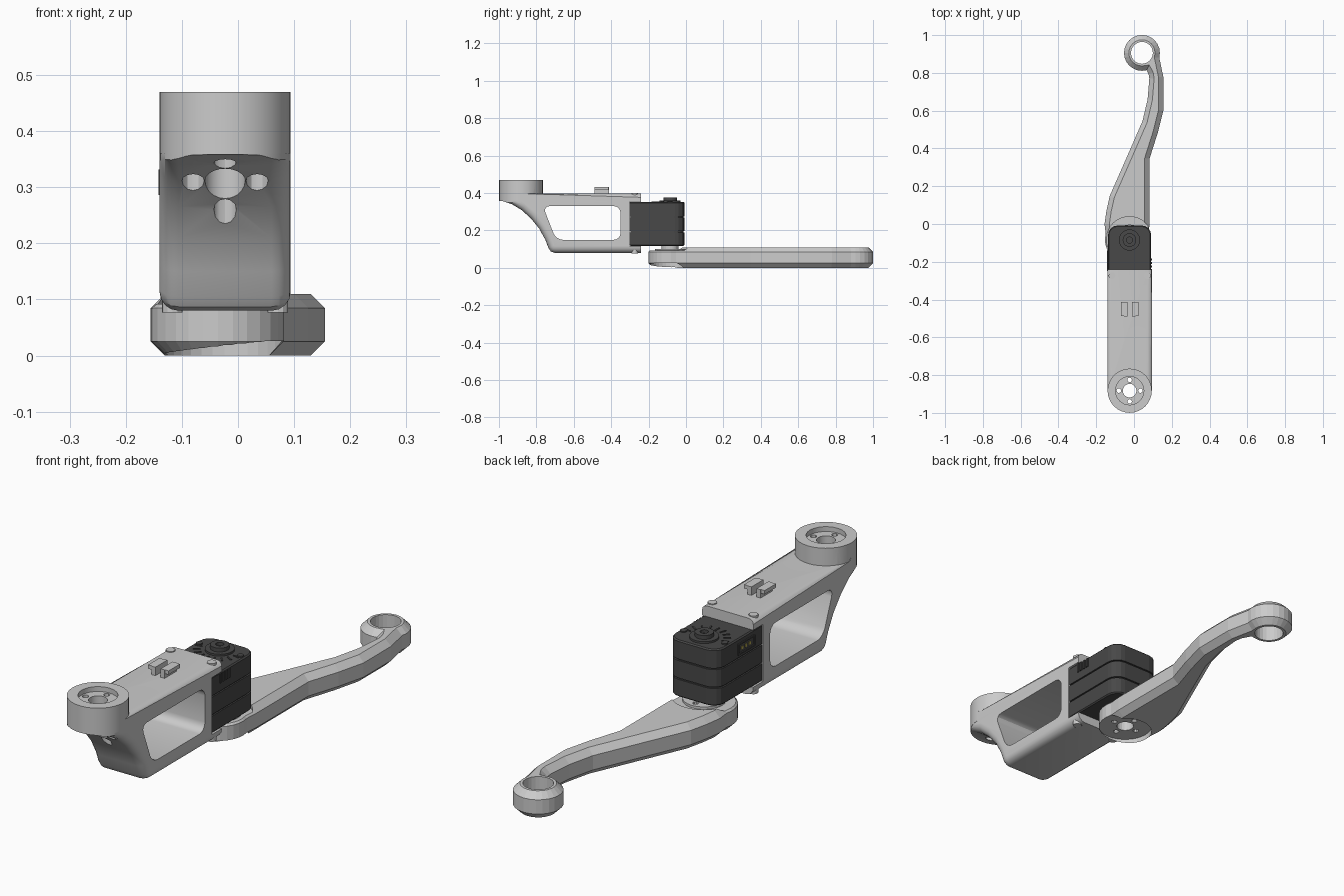
import bpy, bmesh, math
from mathutils import Vector

if "Cube" in bpy.data.objects:
    bpy.data.objects.remove(bpy.data.objects["Cube"])

DARK = bpy.data.materials.new("dark_plastic")
DARK.diffuse_color = (0.065, 0.065, 0.065, 1)
DARK.use_nodes = True
DARK.node_tree.nodes["Principled BSDF"].inputs["Base Color"].default_value = DARK.diffuse_color
YELLOW = bpy.data.materials.new("pin_yellow")
YELLOW.diffuse_color = (0.45, 0.38, 0.08, 1)
YELLOW.use_nodes = True
YELLOW.node_tree.nodes["Principled BSDF"].inputs["Base Color"].default_value = YELLOW.diffuse_color
AX, AY = -0.024, -0.085      # joint axis
CUP_Y = -0.8825              # far pivot of the frame


def finish(name, bm, mat=None):
    bmesh.ops.recalc_face_normals(bm, faces=bm.faces)
    me = bpy.data.meshes.new(name)
    bm.to_mesh(me)
    bm.free()
    ob = bpy.data.objects.new(name, me)
    bpy.context.collection.objects.link(ob)
    if mat:
        me.materials.append(mat)
    return ob


def prism(name, pts, lo, hi, axis='z', mat=None):
    """Extrude a 2D outline along z (points are x,y) or x (points are y,z)."""
    bm = bmesh.new()
    at = (lambda p, h: (p[0], p[1], h)) if axis == 'z' else (lambda p, h: (h, p[0], p[1]))
    a = [bm.verts.new(at(p, lo)) for p in pts]
    b = [bm.verts.new(at(p, hi)) for p in pts]
    bm.faces.new(a)
    bm.faces.new(b)
    for i in range(len(pts)):
        j = (i + 1) % len(pts)
        bm.faces.new((a[i], a[j], b[j], b[i]))
    return finish(name, bm, mat)


def box(name, x0, x1, y0, y1, z0, z1, mat=None):
    return prism(name, [(x0, y0), (x1, y0), (x1, y1), (x0, y1)], z0, z1, 'z', mat)


def arc(cx, cy, r, a0, a1, n):
    return [(cx + r * math.cos(math.radians(a0 + (a1 - a0) * i / n)),
             cy + r * math.sin(math.radians(a0 + (a1 - a0) * i / n))) for i in range(n + 1)]


def cyl(name, x, y, r, z0, z1, n=24, mat=None):
    return prism(name, arc(x, y, r, 0, 360, n)[:-1], z0, z1, 'z', mat)


def bevel(ob, test, offset, seg=1):
    """Bevel the edges whose two end points satisfy the test."""
    bm = bmesh.new()
    bm.from_mesh(ob.data)
    es = [e for e in bm.edges if test(e.verts[0].co, e.verts[1].co)]
    bmesh.ops.bevel(bm, geom=es, offset=offset, segments=seg, profile=0.5,
                    affect='EDGES', clamp_overlap=True)
    bm.to_mesh(ob.data)
    bm.free()


def boolean(ob, other, op='DIFFERENCE'):
    other.hide_render = True
    m = ob.modifiers.new("cut", 'BOOLEAN')
    m.operation, m.object, m.solver = op, other, 'EXACT'
    bpy.context.view_layer.objects.active = ob
    bpy.ops.object.modifier_apply(modifier=m.name)
    bpy.data.objects.remove(other)


def ring4(x, y, r):
    return [(x + r, y), (x - r, y), (x, y + r), (x, y - r)]


def smooth(ob):
    bpy.ops.object.select_all(action='DESELECT')
    ob.select_set(True)
    bpy.context.view_layer.objects.active = ob
    bpy.ops.object.shade_smooth_by_angle(angle=math.radians(30))


# Upper frame: side profile with a swept front and two tabs over the motor
X0, X1 = -0.14, 0.094
R = (X1 - X0) / 2
CX = (X0 + X1) / 2
curve = [(-1.04, 0.362), (-0.98, 0.357), (-0.93, 0.34), (-0.88, 0.31), (-0.83, 0.265), (-0.785, 0.21),
         (-0.752, 0.15), (-0.735, 0.105), (-0.722, 0.087), (-0.70, 0.08)]
prof = curve + [(-0.24, 0.08), (-0.24, 0.117), (-0.303, 0.117), (-0.303, 0.353), (-0.24, 0.353),
                (-0.24, 0.397), (-0.87, 0.397), (-0.90, 0.44), (-1.04, 0.44)]
frame = prism("upper_frame", prof, X0, X1, 'x')
low = {(round(y, 3), round(z, 3)) for y, z in curve + [(-0.24, 0.08)]}
key = lambda v: (round(v.y, 3), round(v.z, 3))
bevel(frame, lambda a, b: abs(a.x - b.x) < 1e-4 and key(a) in low and key(b) in low, 0.034, 4)
bevel(frame, lambda a, b: abs(a.x - b.x) < 1e-4 and abs(a.z - 0.397) < 1e-4
      and abs(b.z - 0.397) < 1e-4 and abs(a.y - b.y) > 0.3, 0.02, 3)
plan = arc(CX, CUP_Y, R - 0.001, 180, 360, 24)
plan = [(X0 - 0.02, CUP_Y)] + plan + [(X1 + 0.02, CUP_Y), (X1 + 0.02, 0), (X0 - 0.02, 0)]
boolean(frame, prism("plan_cutter", plan, 0, 0.6), 'INTERSECT')
boolean(frame, cyl("pivot_cup", CX, CUP_Y, R, 0.36, 0.47, 32), 'UNION')

# Side window, cup recess and screw holes
win = prism("window_cutter", [(-0.765, 0.33), (-0.35, 0.33), (-0.35, 0.15), (-0.695, 0.15)], -0.3, 0.3, 'x')
bevel(win, lambda a, b: abs(a.x - b.x) > 0.1, 0.036, 4)
boolean(frame, win)
boolean(frame, cyl("recess_cutter", CX, CUP_Y, 0.075, 0.45, 0.6, 32))
boolean(frame, cyl("centre_cutter", CX, CUP_Y, 0.036, 0.2, 0.6, 20))
for x, y in ring4(CX, CUP_Y, 0.057):
    boolean(frame, cyl("screw_cutter", x, y, 0.012, 0.4, 0.6, 12))
    boolean(frame, cyl("access_cutter", x, y, 0.02, 0.2, 0.425, 12))
smooth(frame)

# Cable clips on top of the frame
for s in (-1, 1):
    c = CX
    xa, xb, xc = sorted((c + s * 0.012, c + s * 0.03))[0], sorted((c + s * 0.012, c + s * 0.03))[1], 0
    box("cable_clip_post", xa, xb, -0.49, -0.412, 0.39, 0.432)
    xa, xb = sorted((c + s * 0.012, c + s * 0.047))
    box("cable_clip_lip", xa, xb, -0.488, -0.414, 0.416, 0.432)

# Screws holding the motor tabs
for x in (X0 + 0.023, X1 - 0.023):
    cyl("tab_screw_top", x, -0.274, 0.018, 0.38, 0.401, 12)
    cyl("tab_screw_bottom", x, -0.274, 0.018, 0.077, 0.1, 12)


# Motor case: three stacked shells around a core
def shell(name, inset, z0, z1):
    i = inset
    ob = box(name, -0.1375 + i, 0.0905 - i, -0.302 + i, -0.008 - i, z0, z1, DARK)
    bevel(ob, lambda a, b: abs(a.z - b.z) > 0.01 and a.y > -0.1, 0.05, 4)
    return ob


shell("motor_core", 0.006, 0.125, 0.345)
for z0, z1 in ((0.118, 0.19), (0.196, 0.268), (0.274, 0.352)):
    s = shell("motor_shell", 0, z0, z1)
    edge = z1 if z1 > 0.3 else z0
    if edge != 0.196:
        bevel(s, lambda a, b: abs(a.z - edge) < 1e-4 and abs(b.z - edge) < 1e-4, 0.005)

# Motor top: stepped boss, dial ticks and corner screws
cyl("motor_boss_base", AX, AY, 0.056, 0.345, 0.36, 28, DARK)
boss = cyl("motor_boss", AX, AY, 0.036, 0.35, 0.376, 24, DARK)
boolean(boss, cyl("boss_cutter", AX, AY, 0.016, 0.362, 0.4, 16))
for i in range(9):
    a = math.radians(190 + 20 * i)
    d, n = Vector((math.cos(a), math.sin(a))), Vector((-math.sin(a), math.cos(a)))
    c = Vector((AX, AY))
    pts = [c + d * r + n * w for r, w in ((0.072, -0.003), (0.1, -0.003), (0.1, 0.003), (0.072, 0.003))]
    prism("dial_tick", pts, 0.348, 0.355, 'z', DARK)
for x in (-0.118, 0.071):
    cyl("motor_screw", x, AY, 0.013, 0.345, 0.357, 12, DARK)

# Vent ribs on the right, connector socket on the left
for i in range(4):
    y = -0.25 + i * 0.019
    box("vent_rib", 0.085, 0.094, y, y + 0.011, 0.308, 0.347, DARK)
for z in (0.286, 0.326):
    box("socket_rim", -0.142, -0.13, -0.25, -0.14, z, z + 0.006, DARK)
for y in (-0.25, -0.146):
    box("socket_rim", -0.142, -0.13, y, y + 0.006, 0.286, 0.332, DARK)
for i in range(3):
    y = -0.225 + i * 0.025
    box("socket_pin", -0.14, -0.13, y, y + 0.012, 0.302, 0.314, YELLOW)

# Output horn under the motor
cyl("horn_neck", AX, AY, 0.046, 0.09, 0.125, 24)
horn = cyl("horn_disc", AX, AY, 0.082, 0.07, 0.102, 28)
for x, y in ring4(AX, AY, 0.057):
    boolean(horn, cyl("horn_cutter", x, y, 0.011, 0.02, 0.2, 10))

# Lower leg: plan outline with hub and foot eye, chamfered all round
FX, FY = 0.042, 0.906
outline = arc(-0.036, -0.083, 0.118, 165, 375, 16)
outline += [(0.082, 0.0), (0.082, 0.345), (0.125, 0.48), (0.155, 0.6), (0.155, 0.78)]
outline += arc(FX, FY, 0.095, -15, 285, 20)
outline += [(0.077, 0.795), (0.081, 0.77), (0.072, 0.66), (0.045, 0.545), (-0.04, 0.35),
            (-0.128, 0.15), (-0.146, 0.07), (-0.156, 0.0)]
leg = prism("lower_leg", outline, 0.0, 0.11)
bevel(leg, lambda a, b: abs(a.z - b.z) < 1e-5, 0.027)

# Hub seats, hub holes and foot eye hole
boolean(leg, cyl("seat_top_cutter", AX, AY, 0.124, 0.092, 0.2, 32))
boolean(leg, cyl("seat_bottom_cutter", AX, AY, 0.108, -0.1, 0.026, 32))
boolean(leg, cyl("hub_cutter", AX, AY, 0.034, -0.1, 0.2, 20))
for x, y in ring4(AX, AY, 0.057):
    boolean(leg, cyl("hub_screw_cutter", x, y, 0.012, -0.1, 0.2, 10))
boolean(leg, cyl("eye_cutter", FX, FY, 0.058, -0.1, 0.2, 24))
